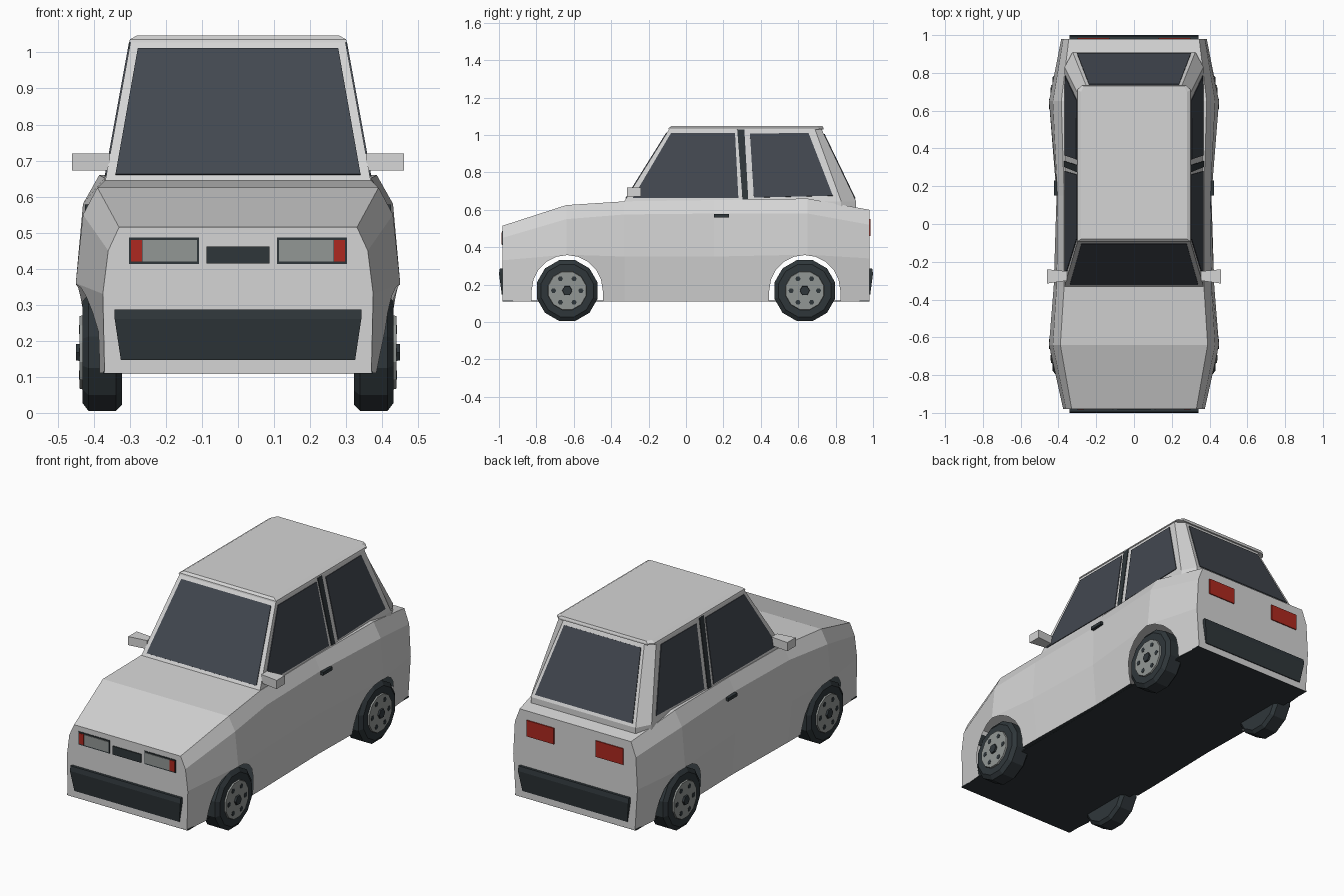
import bpy, bmesh, math
from mathutils import Vector, Matrix

cube = bpy.data.objects.get("Cube")
if cube:
    bpy.data.objects.remove(cube, do_unlink=True)


def material(name, r, g, b):
    m = bpy.data.materials.new(name)
    m.use_nodes = True
    m.diffuse_color = (r, g, b, 1)
    bsdf = next(n for n in m.node_tree.nodes if n.type == 'BSDF_PRINCIPLED')
    bsdf.inputs["Base Color"].default_value = (r, g, b, 1)
    return m


PAINT = material("pale grey paint", 0.66, 0.66, 0.66)
GLASS = material("dark glass", 0.055, 0.064, 0.08)
RUBBER = material("black rubber", 0.028, 0.037, 0.042)
METAL = material("grey metal", 0.29, 0.31, 0.30)
RED = material("red lamp", 0.42, 0.022, 0.014)


def finish(name, bm, *mats):
    bmesh.ops.recalc_face_normals(bm, faces=bm.faces)
    me = bpy.data.meshes.new(name)
    bm.to_mesh(me)
    bm.free()
    for m in mats:
        me.materials.append(m)
    ob = bpy.data.objects.new(name, me)
    bpy.context.collection.objects.link(ob)
    return ob


def loft(name, rings, *mats):
    """Closed skin through rings with equal point counts."""
    bm = bmesh.new()
    vs = [[bm.verts.new(p) for p in ring] for ring in rings]
    n = len(vs[0])
    for a, b in zip(vs, vs[1:]):
        for i in range(n):
            j = (i + 1) % n
            bm.faces.new((a[i], a[j], b[j], b[i]))
    bm.faces.new(vs[0])
    bm.faces.new(vs[-1])
    return finish(name, bm, *mats)


def plate(name, pts, mat, thick=0.006):
    """Thin panel standing outward from the surface its points lie on."""
    pts = [Vector(p) for p in pts]
    n = (pts[1] - pts[0]).cross(pts[2] - pts[0]).normalized()
    if n.dot(pts[0] - Vector((0, 0.1, 0.4))) < 0:
        n = -n
    return loft(name, [[p - n * 0.002 for p in pts], [p + n * thick for p in pts]], mat)


def box(name, x0, x1, y0, y1, z0, z1, mat):
    ring = lambda z: [(x0, y0, z), (x1, y0, z), (x1, y1, z), (x0, y1, z)]
    return loft(name, [ring(z0), ring(z1)], mat)


def end_rect(name, x0, x1, z0, z1, y, mat, thick=0.006):
    return plate(name, [(x0, y, z0), (x1, y, z0), (x1, y, z1), (x0, y, z1)], mat, thick)


def turned(name, profile, sides, centre, sx, mat):
    """Disc along x: profile is (distance from car centreline, radius)."""
    rings = []
    for x, r in profile:
        rings.append([(sx * x, centre[0] + r * math.sin((i + .5) * math.tau / sides),
                       centre[1] + r * math.cos((i + .5) * math.tau / sides))
                      for i in range(sides)])
    return loft(name, rings, mat)


# Lower body: half sections from front to back as y, then x/z pairs
sections = [
    (-0.98, (.37, .11), (.375, .33), (.36, .45), (.33, .515)),
    (-0.64, (.40, .11), (.45, .36), (.43, .55), (.39, .625)),
    (-0.33, (.40, .11), (.425, .35), (.41, .575), (.37, .645)),
    (0.15, (.39, .11), (.41, .35), (.405, .58), (.37, .652)),
    (0.65, (.40, .11), (.45, .36), (.43, .58), (.385, .66)),
    (0.98, (.37, .11), (.385, .34), (.375, .52), (.345, .60)),
]
rings = []
for y, *half in sections:
    rings.append([(x, y, z) for x, z in half] + [(-x, y, z) for x, z in reversed(half)])
body = loft("lower_body", rings, PAINT, RUBBER)

# Wheel arches cut right through the shell
AXLE, HUB_Z, ARCH = 0.635, 0.168, 0.19
for sy in (-1, 1):
    arc = [(sy * AXLE + ARCH * math.cos(t * math.pi / 10), HUB_Z + ARCH * math.sin(t * math.pi / 10))
           for t in range(11)]
    arc += [(sy * AXLE - ARCH, 0), (sy * AXLE + ARCH, 0)]
    cutter = loft("arch_cutter", [[(x, y, z) for y, z in arc] for x in (-1, 1)], PAINT)
    cutter.hide_render = True
    mod = body.modifiers.new("arch", 'BOOLEAN')
    mod.operation, mod.solver, mod.object = 'DIFFERENCE', 'EXACT', cutter
    bpy.context.view_layer.objects.active = body
    bpy.ops.object.modifier_apply(modifier=mod.name)
    bpy.data.objects.remove(cutter, do_unlink=True)

# Leave the arches open to the hollow shell and darken the underside
bm = bmesh.new()
bm.from_mesh(body.data)
lining = []
for f in bm.faces:
    c = f.calc_center_median()
    f.material_index = 1 if f.normal.z < -0.9 and c.z < 0.12 else 0
    if abs(f.normal.x) < 0.01 and 0.115 < c.z < 0.37 and abs(c.y) < 0.9:
        lining.append(f)
bmesh.ops.delete(bm, geom=lining, context='FACES')
bm.to_mesh(body.data)
bm.free()
box("floor_pan", -.375, .375, -.98, .98, .109, .115, RUBBER)


# Cabin with chamfered rear corners
def cabin_ring(z, x, front, corner, xr, rear):
    half = [(x, front), (x, corner), (xr, rear)]
    return [(a, b, z) for a, b in half] + [(-a, b, z) for a, b in reversed(half)]


Z0, Z1 = 0.645, 1.03
loft("cabin", [cabin_ring(.58, .368, -.33, .83, .325, .91),
               cabin_ring(Z0, .368, -.33, .83, .325, .91),
               cabin_ring(Z1, .298, -.09, .69, .25, .725)], PAINT)
loft("roof", [cabin_ring(1.028, .302, -.095, .71, .275, .735),
              cabin_ring(1.036, .300, -.093, .71, .275, .735),
              cabin_ring(1.047, .28, -.08, .70, .265, .73)], PAINT)


def mix(a, b, z):
    return a + (b - a) * (z - Z0) / (Z1 - Z0)


# Front and rear glass
for name, y0, y1, xl, xh, zl, zh in (("windshield", -.33, -.09, .34, .278, .66, 1.01),
                                     ("rear_window", .91, .725, .302, .238, .66, 1.005)):
    plate(name, [(-xl, mix(y0, y1, zl), zl), (xl, mix(y0, y1, zl), zl),
                 (xh, mix(y0, y1, zh), zh), (-xh, mix(y0, y1, zh), zh)], GLASS, 0.004)

# Side glass, mirrors, handles and wheels on both sides
side_panels = {
    "front_side_window": ([(-.285, .662), (-.08, 1.01), (.262, 1.01), (.28, .662)], GLASS),
    "door_pillar": ([(.302, .655), (.274, 1.028), (.312, 1.028), (.333, .655)], RUBBER),
    "rear_side_window": ([(.363, .665), (.342, 1.007), (.655, 1.01), (.785, .675)], GLASS),
}
for side, sx in (("left", 1), ("right", -1)):
    for name, (pts, mat) in side_panels.items():
        plate(f"{side}_{name}", [(sx * mix(.368, .298, z), y, z) for y, z in pts], mat, 0.004)
    loft(f"{side}_mirror", [[(sx * x, y, z) for y, z in ((f, .672), (b, .672), (b, .72), (f, .72))]
                            for x, f, b in ((.355, -.30, -.25), (.46, -.315, -.24))], PAINT)
    box(f"{side}_door_handle", sx * .395, sx * .424, .15, .23, .56, .578, RUBBER)

    for end, y in (("front", -AXLE), ("rear", AXLE)):
        tag = f"{side}_{end}"
        c = (y, HUB_Z)
        turned(tag + "_tyre", [(.322, .15), (.338, .168), (.415, .168), (.432, .145)],
               12, c, sx, RUBBER)
        turned(tag + "_rim", [(.425, .108), (.440, .104)], 12, c, sx, METAL)
        turned(tag + "_hub_cap", [(.435, .028), (.450, .026)], 6, c, sx, RUBBER)
        for k in range(6):
            a = k * math.tau / 6
            hole = (y + .073 * math.cos(a), HUB_Z + .073 * math.sin(a))
            turned(f"{tag}_rim_hole_{k + 1}", [(.436, .014), (.4415, .014)], 6, hole, sx, RUBBER)

    # Lamps
    end_rect(f"{side}_headlight_frame", sx * .108, sx * .302, .413, .486, -.98, RUBBER, .003)
    end_rect(f"{side}_headlight_lens", sx * .114, sx * .265, .42, .479, -.98, METAL)
    end_rect(f"{side}_indicator", sx * .267, sx * .297, .42, .479, -.98, RED)
    end_rect(f"{side}_tail_light", sx * .13, sx * .30, .46, .55, .98, RED)

end_rect("grille", -.088, .088, .415, .462, -.98, RUBBER)

# Bumpers, leaning in toward the bottom
for name, sy in (("front_bumper", -1), ("rear_bumper", 1)):
    loft(name, [[(-x, sy * .97, z), (x, sy * .97, z), (x, sy * out, z), (-x, sy * out, z)]
                for x, out, z in ((.325, .985, .147), (.342, 1.0, .26), (.342, .995, .287))], RUBBER)
